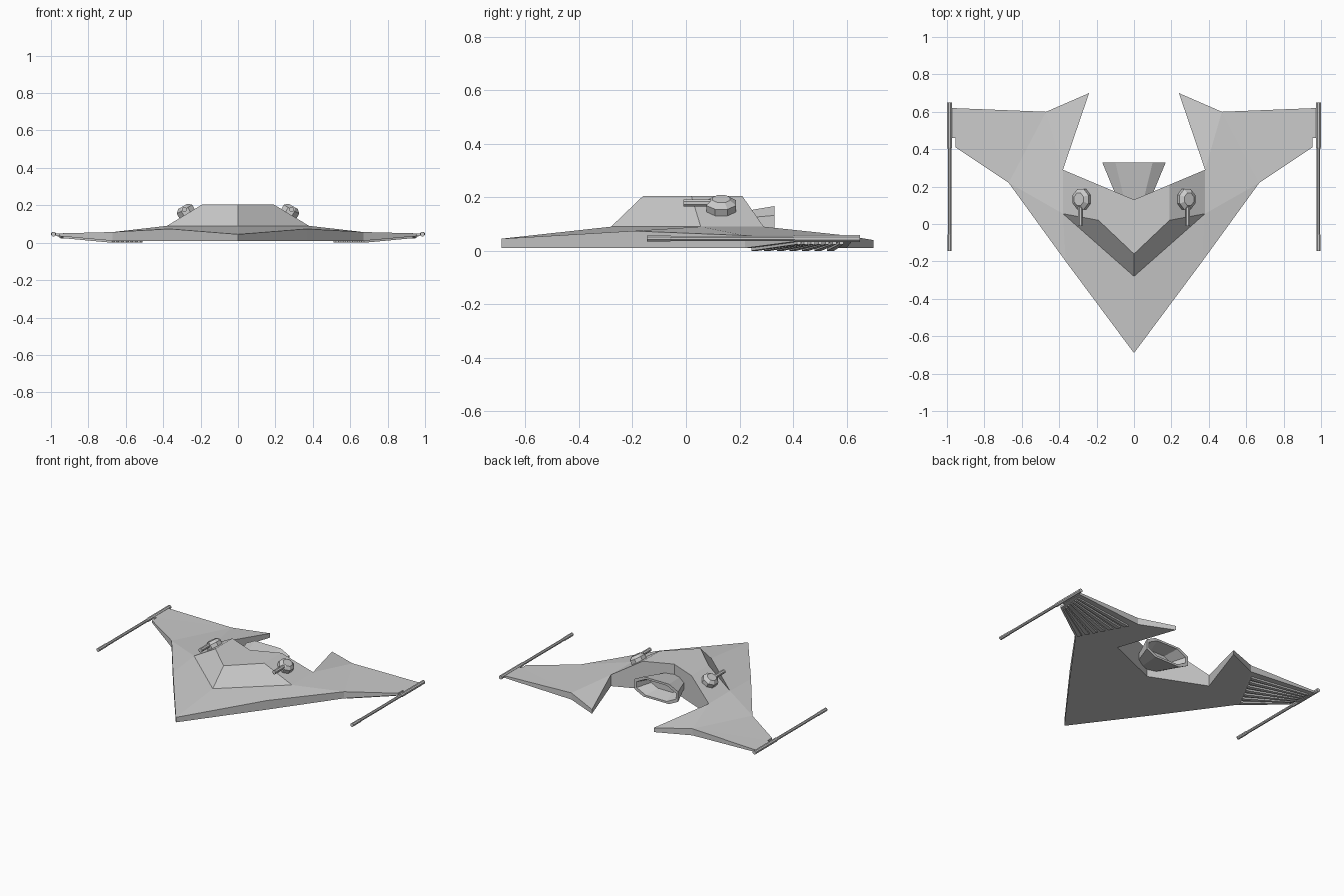
import bpy, bmesh, math
from mathutils import Matrix, Vector

if "Cube" in bpy.data.objects:
    bpy.data.objects.remove(bpy.data.objects["Cube"])


def finish(bm, name, sides=(1,)):
    """Weld, fix normals and link as an object; optionally one copy per side."""
    bmesh.ops.remove_doubles(bm, verts=bm.verts, dist=1e-5)
    for s in sides:
        c = bm.copy()
        bmesh.ops.scale(c, vec=(s, 1, 1), verts=c.verts)
        bmesh.ops.recalc_face_normals(c, faces=c.faces)
        label = name if len(sides) == 1 else name + ("_right" if s > 0 else "_left")
        me = bpy.data.meshes.new(label)
        c.to_mesh(me)
        c.free()
        bpy.context.collection.objects.link(bpy.data.objects.new(label, me))
    bm.free()


def face(bm, pts):
    bm.faces.new([bm.verts.new(p) for p in pts])


def loft(bm, rings, cap_start=True, cap_end=True):
    """Skin a list of equal-length point rings."""
    rs = [[bm.verts.new(p) for p in r] for r in rings]
    n = len(rs[0])
    for a, b in zip(rs, rs[1:]):
        for i in range(n):
            bm.faces.new((a[i], a[(i + 1) % n], b[(i + 1) % n], b[i]))
    if cap_start:
        bm.faces.new(rs[0])
    if cap_end:
        bm.faces.new(rs[-1])


def y_ring(x, y, z, r, n=8):
    return [(x + r * math.cos((i + .5) * math.tau / n), y,
             z + r * math.sin((i + .5) * math.tau / n)) for i in range(n)]


# hull and cabin, right-hand points (upper surface)
P = dict(
    nose=(0, -.69, .045), kink=(.365, -.2, .074), side=(.67, .22, .057),
    tip1=(.955, .41, .05), tip2=(.955, .46, .05), tip3=(.975, .46, .05),
    tip4=(.975, .62, .05), mid=(.47, .60, .057), spike=(.24, .70, .04),
    cb=(.38, .29, .09), cs=(.38, .055, .09), cf=(0, -.28, .09),
    tf=(0, -.16, .205), ts=(.19, .02, .205), tb=(.19, .21, .205), tr=(0, .13, .205))
top_faces = ["nose kink cs cf", "kink side cs", "cs side mid cb", "cb mid spike",
             "side tip1 tip2 mid", "tip2 tip3 tip4 mid",
             "cf cs ts tf", "cs cb tb ts", "tf ts tb tr"]
rim = "nose kink side tip1 tip2 tip3 tip4 mid spike cb".split()


def low(k):
    return (P[k][0], P[k][1], .035 if k.startswith("tip") else .01)


bm = bmesh.new()
rear = (0, .13, .01)
for s in (1, -1):
    def m(pts):
        return [(p[0] * s, p[1], p[2]) for p in pts]
    for f in top_faces:
        face(bm, m([P[k] for k in f.split()]))
    for a, b in zip(rim, rim[1:]):
        face(bm, m([P[a], P[b], low(b), low(a)]))
    face(bm, m([P["cb"], P["tb"], P["tr"], rear, low("cb")]))
    face(bm, m([low("nose"), low("kink"), low("cb"), rear]))
    face(bm, m([low("kink"), low("side"), low("mid"), low("cb")]))
    face(bm, m([low("cb"), low("mid"), low("spike")]))
    face(bm, m([low("side"), low("tip1"), low("tip2"), low("mid")]))
    face(bm, m([low("tip2"), low("tip3"), low("tip4"), low("mid")]))
finish(bm, "hull")

# hollow flared engine nozzle
octo = [(.10, .07), (.17, .035), (.17, -.035), (.10, -.07),
        (-.10, -.07), (-.17, -.035), (-.17, .035), (-.10, .07)]


def nozzle_ring(y, k, inset=0):
    return [(x * k - math.copysign(inset, x), y,
             .097 + z * k - math.copysign(inset * .8, z)) for x, z in octo]


bm = bmesh.new()
loft(bm, [nozzle_ring(.125, .5), nozzle_ring(.33, 1),
          nozzle_ring(.33, 1, .018), nozzle_ring(.23, .75, .018)])
finish(bm, "engine_nozzle")

# wing-tip guns: thin rail with a thicker muzzle sleeve and a mount
bm = bmesh.new()
loft(bm, [y_ring(.986, y, .046, r) for y, r in
          ((-.145, .0125), (-.06, .0125), (-.055, .0105), (.40, .0105),
           (.41, .0135), (.65, .0135))])
finish(bm, "wing_gun", (1, -1))

# turrets sitting on the sloping cabin sides
bm = bmesh.new()
rings = []
for h, k in ((-.036, .6), (-.018, 1), (.018, 1), (.036, .6)):
    rings.append([(.048 * k * math.cos((i + .5) * math.tau / 8) * 1.08,
                   .055 * k * math.sin((i + .5) * math.tau / 8) * 1.08, h)
                  for i in range(8)])
loft(bm, rings)
bmesh.ops.transform(bm, verts=bm.verts, matrix=Matrix.Translation((.277, .132, .163))
                    @ Matrix.Rotation(math.radians(30), 4, 'Y'))
finish(bm, "turret", (1, -1))

bm = bmesh.new()
loft(bm, [y_ring(.287, y, .178, r) for y, r in ((-.01, .014), (.11, .014))])
finish(bm, "turret_barrel", (1, -1))

# louvre ribs fanned under each wing tip
bm = bmesh.new()
in_a, in_b = Vector((.675, .245, .01)), Vector((.50, .575, .01))
out_a, out_b = Vector((.935, .415, .034)), Vector((.955, .60, .034))
count = 7
for i in range(count):
    t0, t1 = i / count, (i + .55) / count
    a0, a1 = in_a.lerp(in_b, t0), in_a.lerp(in_b, t1)
    b0, b1 = out_a.lerp(out_b, t0), out_a.lerp(out_b, t1)
    up, down = Vector((0, 0, .006)), Vector((0, 0, -.01))
    loft(bm, [[a0 + up, a1 + up, a1 + down, a0 + down],
              [b0 + up, b1 + up, b1 + down, b0 + down]])
finish(bm, "wing_ribs", (1, -1))
